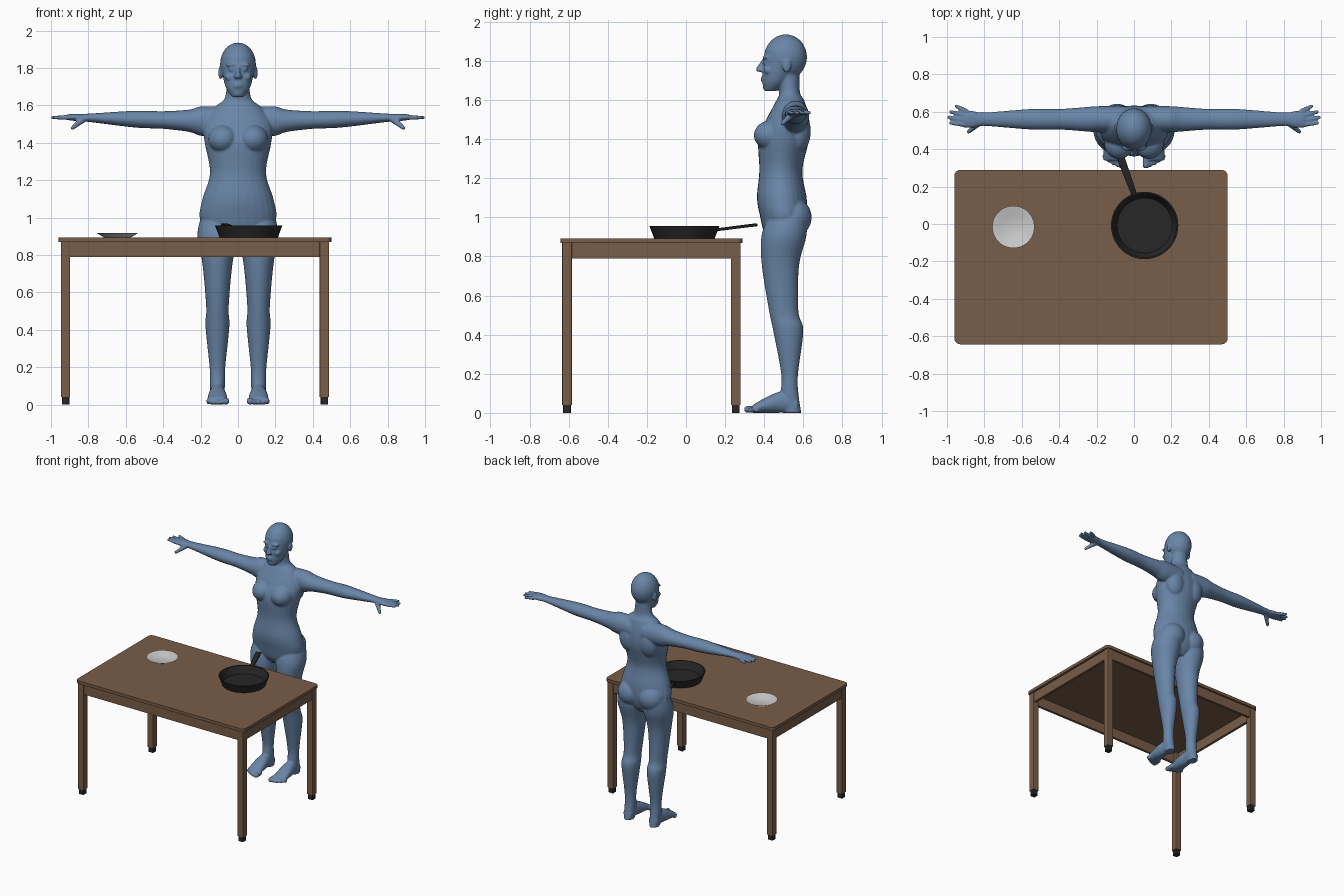
import bpy, bmesh, math
from mathutils import Vector, Matrix

if "Cube" in bpy.data.objects:
    bpy.data.objects.remove(bpy.data.objects["Cube"])


def material(name, color):
    mat = bpy.data.materials.new(name)
    mat.use_nodes = True
    mat.diffuse_color = (*color, 1)
    shader = next(node for node in mat.node_tree.nodes if node.type == "BSDF_PRINCIPLED")
    shader.inputs["Base Color"].default_value = (*color, 1)
    return mat


SKIN = material("blue skin", (0.14, 0.235, 0.385))
WOOD = material("brown wood", (0.19, 0.11, 0.065))
IRON = material("black iron", (0.02, 0.02, 0.02))
CERAMIC = material("white ceramic", (0.6, 0.6, 0.6))


def finish(name, bm, mat):
    """Turn the bmesh into a named object with smooth shading and sharp edges."""
    bmesh.ops.recalc_face_normals(bm, faces=bm.faces)
    mesh = bpy.data.meshes.new(name)
    bm.to_mesh(mesh)
    bm.free()
    mesh.materials.append(mat)
    obj = bpy.data.objects.new(name, mesh)
    bpy.context.collection.objects.link(obj)
    bpy.ops.object.select_all(action="DESELECT")
    obj.select_set(True)
    bpy.context.view_layer.objects.active = obj
    bpy.ops.object.shade_smooth_by_angle(angle=math.radians(35))
    return obj


def box(name, centre, size, mat, corner=0):
    """Box with optional rounded upright edges."""
    bm = bmesh.new()
    bmesh.ops.create_cube(bm, size=1, matrix=Matrix.LocRotScale(Vector(centre), None, Vector(size)))
    if corner:
        upright = [edge for edge in bm.edges
                   if abs(edge.verts[0].co.z - edge.verts[1].co.z) > size[2] / 2]
        bmesh.ops.bevel(bm, geom=upright, offset=corner, segments=5,
                        profile=0.5, affect="EDGES")
    return finish(name, bm, mat)


def dish(name, centre, foot, rim, height, wall, mat):
    """Round open dish, turned from a profile with a flat foot and a flared wall."""
    profile = [(0, 0), (foot, 0), (rim, height), (rim - wall, height),
               (foot - wall, wall), (0, wall)]
    bm = bmesh.new()
    verts = [bm.verts.new((radius, 0, z)) for radius, z in profile]
    edges = [bm.edges.new(pair) for pair in zip(verts, verts[1:])]
    bmesh.ops.spin(bm, geom=verts + edges, axis=(0, 0, 1), cent=(0, 0, 0),
                   angle=math.tau, steps=48)
    bmesh.ops.remove_doubles(bm, verts=bm.verts, dist=0.0005)
    bmesh.ops.translate(bm, verts=bm.verts, vec=centre)
    return finish(name, bm, mat)


# Table
TABLE_X, TABLE_Y, TABLE_TOP = -0.23, -0.177, 0.893
LEG_X, LEG_Y, LEG = 0.692, 0.431, 0.05
box("table_top", (TABLE_X, TABLE_Y, TABLE_TOP - 0.012), (1.46, 0.932, 0.024), WOOD, corner=0.03)
for sx, side in ((-1, "right"), (1, "left")):
    x = TABLE_X + sx * LEG_X
    box(f"{side}_apron", (x + sx * 0.01, TABLE_Y, 0.83), (0.02, 2 * LEG_Y, 0.08), WOOD)
    for sy, end in ((-1, "front"), (1, "back")):
        y = TABLE_Y + sy * LEG_Y
        box(f"{end}_{side}_leg", (x, y, 0.455), (LEG, LEG, 0.83), WOOD, corner=0.004)
        box(f"{end}_{side}_leg_foot", (x, y, 0.02), (0.04, 0.04, 0.04), IRON, corner=0.004)
for sy, end in ((-1, "front"), (1, "back")):
    box(f"{end}_apron", (TABLE_X, TABLE_Y + sy * (LEG_Y + 0.01), 0.83),
        (2 * LEG_X, 0.02, 0.08), WOOD)

# Plate and pan
dish("plate", (-0.645, -0.016, TABLE_TOP), 0.07, 0.113, 0.026, 0.006, CERAMIC)
dish("pan", (0.057, -0.008, TABLE_TOP), 0.155, 0.18, 0.064, 0.008, IRON)

# Pan handle, wider towards its free end
handle_start, handle_end = Vector((0, 0.16, 0.937)), Vector((-0.073, 0.36, 0.962))
reach = handle_end - handle_start
bm = bmesh.new()
bmesh.ops.create_cube(bm, size=1)
for v in bm.verts:
    v.co.x *= 0.042 if v.co.y > 0 else 0.03
    v.co.y *= reach.length
    v.co.z *= 0.014
bmesh.ops.transform(bm, verts=bm.verts,
                    matrix=Matrix.Translation((handle_start + handle_end) / 2)
                    @ reach.to_track_quat("Y", "Z").to_matrix().to_4x4())
bmesh.ops.bevel(bm, geom=bm.edges[:], offset=0.004, segments=2, profile=0.5, affect="EDGES")
finish("pan_handle", bm, IRON)

# Figure: overlapping closed volumes, fused by a voxel remesh
bm = bmesh.new()


def loft(rows, place, sides=28, steps=6):
    """Smooth tube through a few sections; place turns a section and an angle into a point."""
    rows = [Vector(row) for row in rows]
    padded = [rows[0], *rows, rows[-1]]
    path = []
    for before, p, q, after in zip(padded, padded[1:], padded[2:], padded[3:]):
        for step in range(steps):
            t = step / steps
            bend_p, bend_q = (q - before) / 2, (after - p) / 2
            ease = t * t * (3 - 2 * t)
            path.append(p.lerp(q, ease) + bend_p * t * (1 - t) ** 2 - bend_q * t * t * (1 - t))
    path.append(rows[-1])
    angles = [math.tau * k / sides for k in range(sides)]
    rings = [[bm.verts.new(place(*section, math.cos(a), math.sin(a))) for a in angles]
             for section in path]
    for ring, following in zip(rings, rings[1:]):
        for k in range(sides):
            bm.faces.new((ring[k - 1], ring[k], following[k], following[k - 1]))
    bm.faces.new(rings[0])
    bm.faces.new(rings[-1])


def upright(middle):
    """Sections of height, depth centre, half width and half depth."""
    return lambda z, y, width, depth, c, s: (middle + width * c, y + depth * s, z)


def along_arm(x, depth, height, c, s):
    return x, 0.56 + depth * c, 1.51 + 0.03 * x + height * s


def along_foot(y, height, width, c, s):
    return LEG_MIDDLE + width * c, y, height + height * s


def blob(centre, radii):
    bmesh.ops.create_uvsphere(bm, u_segments=24, v_segments=16, radius=1,
                              matrix=Matrix.LocRotScale(Vector(centre), None, Vector(radii)))


def digit(start, end, root, tip):
    """Tapered, round-ended finger or toe."""
    start, end = Vector(start), Vector(end)
    turn = (end - start).to_track_quat("Z", "Y").to_matrix().to_4x4()
    bmesh.ops.create_cone(bm, cap_ends=True, segments=14, radius1=root, radius2=tip,
                          depth=(end - start).length,
                          matrix=Matrix.Translation((start + end) / 2) @ turn)
    blob(start, (root, root, root))
    blob(end, (tip, tip, tip))


# Left arm and hand
loft([(0.05, 0.07, 0.08), (0.19, 0.07, 0.08), (0.26, 0.065, 0.06), (0.4, 0.055, 0.047),
      (0.55, 0.055, 0.045), (0.8, 0.036, 0.022), (0.86, 0.045, 0.02), (0.91, 0.045, 0.016)],
     along_arm)
for k in range(4):
    digit((0.9, 0.53 + 0.025 * k, 1.536), (0.99 - 0.01 * (k - 1) ** 2, 0.54 + 0.03 * k, 1.535),
          root=0.014, tip=0.01)
digit((0.83, 0.54, 1.525), (0.884, 0.493, 1.48), root=0.019, tip=0.011)

# Left leg, foot and toes
LEG_MIDDLE = 0.11
loft([(1, 0.52, 0.09, 0.1), (0.9, 0.5, 0.107, 0.115), (0.75, 0.483, 0.08, 0.095),
      (0.52, 0.5, 0.06, 0.075), (0.42, 0.523, 0.064, 0.077), (0.2, 0.53, 0.042, 0.043),
      (0.1, 0.53, 0.04, 0.045), (0, 0.545, 0.035, 0.045)], upright(LEG_MIDDLE))
loft([(0.57, 0.04, 0.035), (0.5, 0.055, 0.04), (0.43, 0.045, 0.05), (0.34, 0.02, 0.055)],
     along_foot)
for k in range(5):
    x = 0.064 + 0.023 * k
    radius = 0.013 if k else 0.018
    digit((x, 0.36, 0.02), (x, 0.314 + 0.003 * k * k, radius), root=radius, tip=radius)

# Left bust, shoulder blade, buttock and ear
blob((0.08, 0.432, 1.42), (0.08, 0.085, 0.075))
blob((0.085, 0.575, 1.44), (0.08, 0.063, 0.11))
blob((0.09, 0.545, 1), (0.1, 0.098, 0.1))
blob((0.094, 0.515, 1.775), (0.011, 0.022, 0.036))

# Left eye, brow, cheek and nostril
blob((0.033, 0.408, 1.793), (0.017, 0.017, 0.014))
blob((0.034, 0.407, 1.817), (0.033, 0.017, 0.01))
blob((0.046, 0.423, 1.752), (0.025, 0.025, 0.022))
blob((0.012, 0.381, 1.753), (0.011, 0.014, 0.01))

# Copy the left side to the right
copy = bmesh.ops.duplicate(bm, geom=bm.verts[:] + bm.edges[:] + bm.faces[:])["geom"]
bmesh.ops.scale(bm, vec=(-1, 1, 1),
                verts=[part for part in copy if isinstance(part, bmesh.types.BMVert)])

# Torso and neck
loft([(0.87, 0.5, 0.06, 0.06), (0.92, 0.5, 0.16, 0.1), (1, 0.5, 0.205, 0.12),
      (1.1, 0.49, 0.19, 0.127), (1.24, 0.485, 0.15, 0.11), (1.4, 0.5, 0.178, 0.13),
      (1.5, 0.52, 0.183, 0.11), (1.59, 0.533, 0.125, 0.075), (1.64, 0.53, 0.07, 0.053),
      (1.75, 0.52, 0.06, 0.06)], upright(0))

# Skull, jaw, nose, lips and chin
blob((0, 0.51, 1.82), (0.096, 0.109, 0.116))
loft([(1.645, 0.43, 0.03, 0.03), (1.7, 0.46, 0.067, 0.07), (1.8, 0.488, 0.088, 0.092),
      (1.86, 0.495, 0.085, 0.09)], upright(0))
digit((0, 0.396, 1.8), (0, 0.371, 1.757), root=0.01, tip=0.014)
for z in (1.7, 1.713):
    blob((0, 0.396, z), (0.025, 0.014, 0.007))
blob((0, 0.412, 1.665), (0.023, 0.02, 0.016))

figure = finish("standing_figure", bm, SKIN)
fuse = figure.modifiers.new("fuse", "REMESH")
fuse.mode = "VOXEL"
fuse.voxel_size = 0.006
fuse.use_smooth_shade = True
soften = figure.modifiers.new("soften", "SMOOTH")
soften.factor = 0.5
soften.iterations = 5
